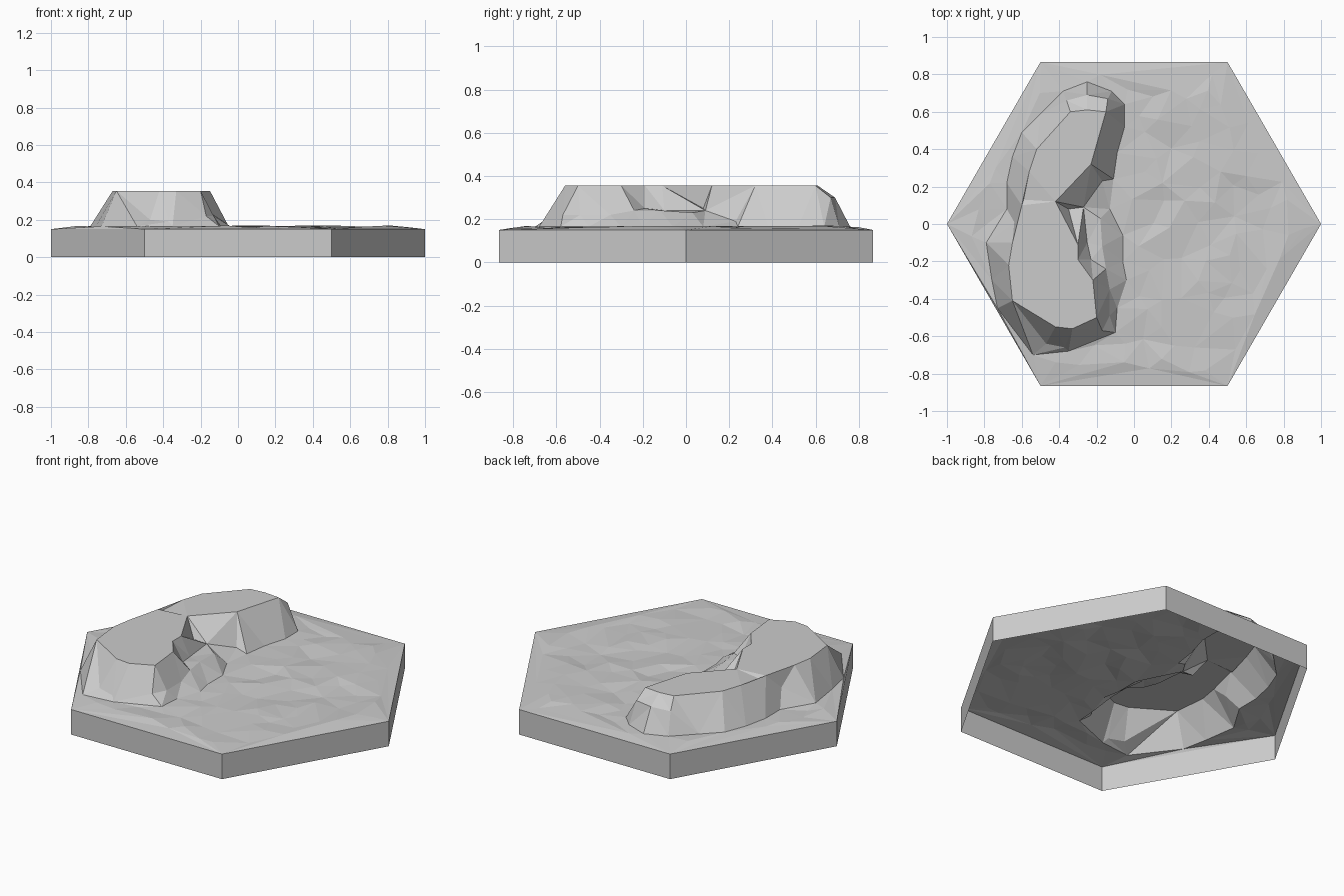
import bpy
import bmesh
import math
import random
from mathutils import Vector
from mathutils.geometry import delaunay_2d_cdt

default_cube = bpy.data.objects.get("Cube")
if default_cube:
    bpy.data.objects.remove(default_cube, do_unlink=True)

random.seed(4)
BASE_Z, FOOT_Z, TOP_Z = 0.15, 0.165, 0.355

# Outlines in hundredths, running from the north-east tip round by the west
rim = [(-15, 60), (-25, 61), (-34, 60), (-52, 40), (-56, 28), (-60, 10),
       (-65, -10), (-67, -22), (-65, -41), (-42, -55), (-33, -56), (-20, -50),
       (-22, -30), (-30, -19), (-30, -11), (-42, 12), (-23, 32)]
foot = [(-5, 64), (-12, 71), (-25, 76), (-38, 71), (-50, 59), (-60, 49),
        (-65, 36), (-68, 22), (-68, 8), (-79, -10), (-76, -30), (-73, -45),
        (-54, -70), (-35, -68), (-10, -58), (-9, -45), (-4, -30), (-6, -20),
        (-6, -6), (-13, 8), (-11, 24), (-9, 38), (-5, 52)]
# Slope breaks and the low shelf in the notch: x, y, height
breaks = [(-14, 67, 30), (-25, 69, 30), (-36, 66, 29), (-59, 13, 34),
          (-64, 1, 26), (-47, -64, 20), (-37, -66, 19), (-17, -57, 22),
          (-13, -49, 22), (-13, -35, 22), (-15, -24, 24), (-23, -19, 25),
          (-25, -10, 24), (-17, -12, 24), (-35, 8, 25), (-27, 9, 24),
          (-18, 3, 23), (-17, 23, 19)]

points, heights, constraints = [], [], []


def add_point(x, y, z):
    points.append(Vector((x, y)))
    heights.append(z)


def add_loop(outline, height):
    start, count = len(points), len(outline)
    for x, y in outline:
        add_point(x, y, height)
    constraints.extend((start + i, start + (i + 1) % count) for i in range(count))


def scaled(outline):
    return [(x / 100, y / 100) for x, y in outline]


def inside(x, y, outline):
    hit = False
    for (ax, ay), (bx, by) in zip(outline, outline[1:] + outline[:1]):
        if (ay > y) != (by > y) and x < (bx - ax) * (y - ay) / (by - ay) + ax:
            hit = not hit
    return hit


# Hexagonal border, hill foot and plateau rim
hexagon = [(math.cos(i * math.pi / 3), math.sin(i * math.pi / 3)) for i in range(6)]
add_loop(hexagon, BASE_Z)
add_loop(scaled(foot), FOOT_Z)
add_loop(scaled(rim), TOP_Z)
for x, y, z in breaks:
    add_point(x / 100, y / 100, z / 100)

# Gentle uneven ground around the hill
inner_hex = [(x * 0.93, y * 0.93) for x, y in hexagon]
while len(points) < 150:
    x, y = random.uniform(-1, 1), random.uniform(-0.9, 0.9)
    clear = all((p - Vector((x, y))).length > 0.08 for p in points)
    if clear and inside(x, y, inner_hex) and not inside(x, y, scaled(foot)):
        add_point(x, y, random.uniform(BASE_Z + 0.002, BASE_Z + 0.02))

# Triangulated land surface
result = delaunay_2d_cdt(points, constraints, [], 0, 0.0001)
bm = bmesh.new()
verts = [bm.verts.new((co.x, co.y, heights[ids[0]] if ids else FOOT_Z))
         for co, ids in zip(result[0], result[3])]
for face in result[2]:
    bm.faces.new([verts[i] for i in face])

# Side walls, open underneath
border = [e for e in bm.edges if e.is_boundary]
wall = bmesh.ops.extrude_edge_only(bm, edges=border)["geom"]
for element in wall:
    if isinstance(element, bmesh.types.BMVert):
        element.co.z = 0
bmesh.ops.recalc_face_normals(bm, faces=bm.faces)
if sum(f.normal.z for f in bm.faces) < 0:
    bmesh.ops.reverse_faces(bm, faces=bm.faces)

mesh = bpy.data.meshes.new("hill_tile")
bm.to_mesh(mesh)
bm.free()
tile = bpy.data.objects.new("hill_tile", mesh)
bpy.context.collection.objects.link(tile)

# Plain stone grey
grey = bpy.data.materials.new("stone_grey")
grey.use_nodes = True
colour = (0.6, 0.6, 0.6, 1)
grey.diffuse_color = colour
grey.node_tree.nodes["Principled BSDF"].inputs["Base Color"].default_value = colour
mesh.materials.append(grey)
